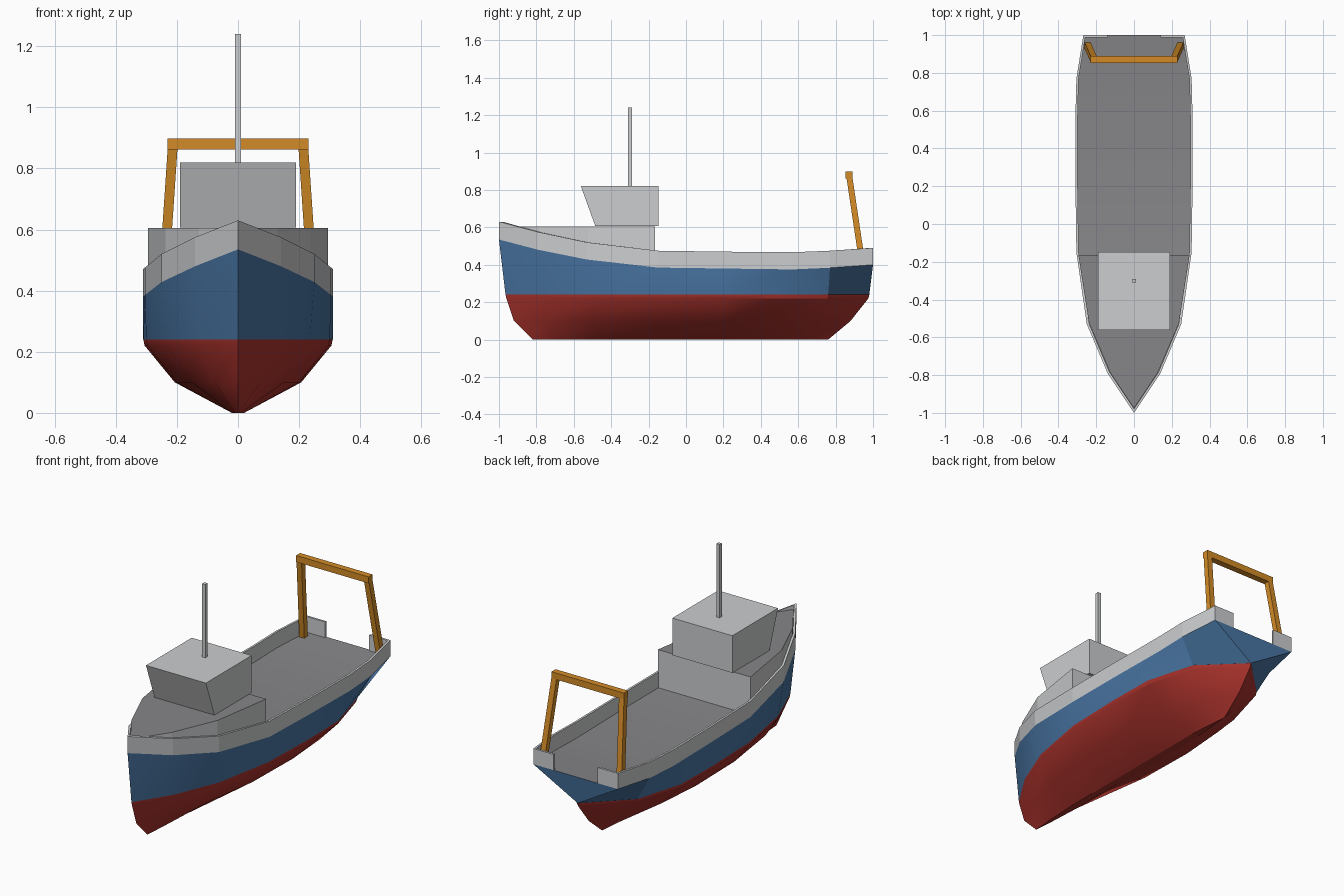
import bpy, bmesh, math
from mathutils import Vector

cube = bpy.data.objects.get("Cube")
if cube:
    bpy.data.objects.remove(cube, do_unlink=True)


def material(name, rgb):
    m = bpy.data.materials.new(name)
    m.use_nodes = True
    m.diffuse_color = (*rgb, 1)
    m.node_tree.nodes["Principled BSDF"].inputs["Base Color"].default_value = (*rgb, 1)
    return m


RED = material("bottom red", (0.40, 0.032, 0.025))
BLUE = material("hull blue", (0.065, 0.175, 0.36))
GREY = material("light grey", (0.60, 0.61, 0.62))
DECK = material("deck grey", (0.24, 0.24, 0.25))
ORANGE = material("gantry orange", (0.65, 0.26, 0.02))


class Builder:
    """Collects faces, sharing vertices and dropping collapsed corners."""

    def __init__(self):
        self.bm, self.verts = bmesh.new(), {}

    def face(self, points, mat=0):
        vs = []
        for p in points:
            key = tuple(round(c, 4) for c in p)
            if key not in self.verts:
                self.verts[key] = self.bm.verts.new(key)
            if self.verts[key] not in vs:
                vs.append(self.verts[key])
        if len(vs) > 2:
            self.bm.faces.new(vs).material_index = mat

    def finish(self, name, mats, fix_normals=True):
        if fix_normals:
            bmesh.ops.recalc_face_normals(self.bm, faces=self.bm.faces[:])
        mesh = bpy.data.meshes.new(name)
        self.bm.to_mesh(mesh)
        self.bm.free()
        for m in mats:
            mesh.materials.append(m)
        obj = bpy.data.objects.new(name, mesh)
        bpy.context.collection.objects.link(obj)
        return obj


def mirror(p):
    return (-p[0], p[1], p[2])


def prism(name, low, high, mats, top_mat=0):
    b = Builder()
    n = len(low)
    b.face(low)
    b.face(high, top_mat)
    for i in range(n):
        j = (i + 1) % n
        b.face([low[i], low[j], high[j], high[i]])
    return b.finish(name, mats)


def beam(name, a, c, size, mat):
    # square bar whose ends are cut level across its main axis
    a, c = Vector(a), Vector(c)
    d = c - a
    if abs(d.z) > abs(d.x):
        u, v = Vector((1, 0, 0)), Vector((0, 1, 0))
    else:
        u, v = Vector((0, 1, 0)), Vector((0, 0, 1))
    h = size / 2
    offs = [u * (h * s) + v * (h * t) for s, t in ((-1, -1), (1, -1), (1, 1), (-1, 1))]
    return prism(name, [a + o for o in offs], [c + o for o in offs], [mat])


def curve(ys, widths, zs):
    return [(w, y, z) for w, y, z in zip(widths, ys, zs)]


# Hull level lines, bow to stern, on the left side
STATIONS = [-1, -0.79, -0.53, -0.15, 0.2, 0.57, 0.77, 1]
BEAM = [0, 0.14, 0.25, 0.305, 0.31, 0.31, 0.305, 0.268]
keel = curve([-0.82, -0.7, -0.5, -0.15, 0.2, 0.5, 0.64, 0.76],
             [0, 0.01, 0.02, 0.02, 0.02, 0.02, 0.01, 0], [0] * 8)
bilge = curve([-0.92, -0.75, -0.5, -0.15, 0.2, 0.48, 0.7, 0.88],
              [0, 0.075, 0.15, 0.2, 0.207, 0.185, 0.1, 0], [0.1] * 8)
water = curve([-0.965, -0.76, -0.5, -0.15, 0.2, 0.48, 0.76, 0.98],
              [0, 0.13, 0.235, 0.3, 0.31, 0.305, 0.225, 0], [0.24] * 8)
chine = [(x * 0.985, y * 0.995, 0.22) for x, y, z in water]
sheer = curve(STATIONS, BEAM, [0.535, 0.48, 0.428, 0.385, 0.38, 0.375, 0.384, 0.4])
rail = curve(STATIONS, BEAM, [0.63, 0.575, 0.52, 0.475, 0.47, 0.467, 0.475, 0.49])

# Hull shell, keel strip, transom and deck
hull = Builder()
levels = [keel, bilge, chine, water, sheer]
for k, (lo, hi) in enumerate(zip(levels, levels[1:])):
    mat = 1 if hi is sheer else 0
    for i in range(7):
        quad = [lo[i], lo[i + 1], hi[i + 1], hi[i]]
        hull.face(quad, mat)
        hull.face([mirror(p) for p in reversed(quad)], mat)
    hull.face([lo[-1], mirror(lo[-1]), mirror(hi[-1]), hi[-1]], mat)
for line, mat in ((keel, 0), (sheer, 2)):
    for i in range(7):
        hull.face([line[i], line[i + 1], mirror(line[i + 1]), mirror(line[i])], mat)
hull_obj = hull.finish("hull", [RED, BLUE, DECK])
bpy.context.view_layer.objects.active = hull_obj
hull_obj.select_set(True)
bpy.ops.object.shade_smooth_by_angle(angle=math.radians(28))
hull_obj.select_set(False)

# Bulwark with short returns either side of the stern opening
GAP = 0.14
low = sheer + [(GAP, 1, sheer[-1][2])]
high = rail + [(GAP, 1, rail[-1][2])]
low = [mirror(p) for p in reversed(low[1:])] + low
high = [mirror(p) for p in reversed(high[1:])] + high
wall = Builder()
for i in range(len(low) - 1):
    wall.face([low[i], low[i + 1], high[i + 1], high[i]])
bulwark = wall.finish("bulwark", [GREY], fix_normals=False)
solid = bulwark.modifiers.new("thickness", 'SOLIDIFY')
solid.thickness = 0.012
solid.offset = -1
solid.use_even_offset = True

# Raised foredeck
half = [(0, -0.975), (0.127, -0.785), (0.238, -0.525), (0.294, -0.165)]
outline = half + [(-x, y) for x, y in reversed(half[1:])]
prism("foredeck", [(x, y, 0.38) for x, y in outline],
      [(x, y, 0.605) for x, y in outline], [GREY, DECK], top_mat=1)


# Wheelhouse with forward-raked front
def rectangle(w, front, back, z):
    return [(-w, front, z), (w, front, z), (w, back, z), (-w, back, z)]


prism("wheelhouse", rectangle(0.19, -0.485, -0.148, 0.607),
      rectangle(0.19, -0.562, -0.148, 0.82), [GREY])

# Mast
beam("mast", (0, -0.3, 0.815), (0, -0.3, 1.24), 0.02, GREY)

# Stern gantry
for side, name in ((1, "left"), (-1, "right")):
    beam("gantry_leg_" + name, (side * 0.246, 0.945, 0.39),
         (side * 0.213, 0.872, 0.88), 0.032, ORANGE)
beam("gantry_crossbar", (-0.23, 0.872, 0.88), (0.23, 0.872, 0.88), 0.037, ORANGE)
